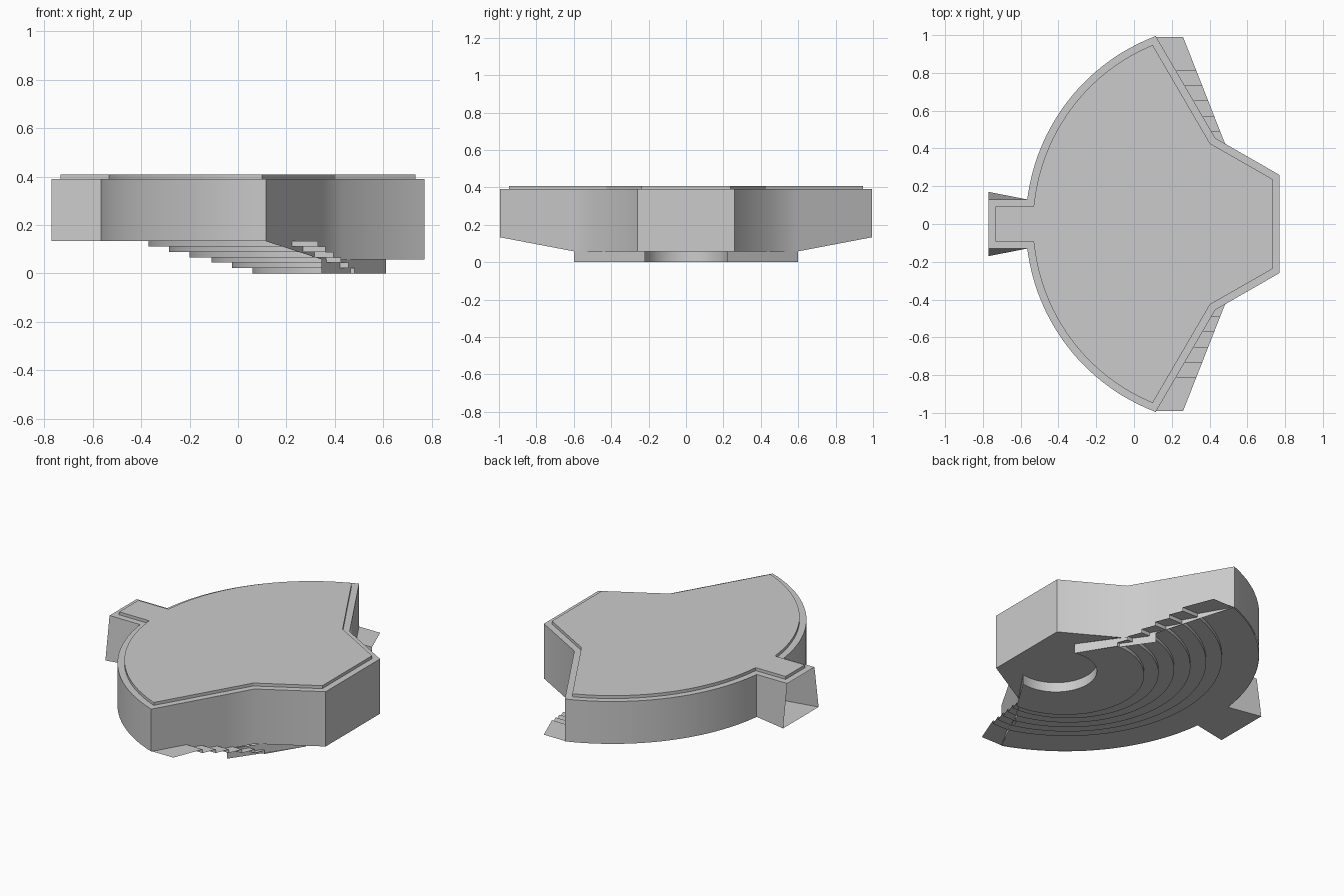
import bpy, bmesh, math

if "Cube" in bpy.data.objects:
    bpy.data.objects.remove(bpy.data.objects["Cube"])

ROOF, PLATE, SEAT, STAGE = 0.39, 0.408, 0.133, 0.058


def make(name, faces, smooth=False):
    """Build an object from a list of faces given as point lists."""
    bm = bmesh.new()
    for f in faces:
        bm.faces.new([bm.verts.new(p) for p in f])
    bmesh.ops.remove_doubles(bm, verts=bm.verts, dist=1e-4)
    bmesh.ops.recalc_face_normals(bm, faces=bm.faces)
    me = bpy.data.meshes.new(name)
    bm.to_mesh(me)
    bm.free()
    ob = bpy.data.objects.new(name, me)
    bpy.context.collection.objects.link(ob)
    if smooth:
        bpy.ops.object.select_all(action='DESELECT')
        ob.select_set(True)
        bpy.context.view_layer.objects.active = ob
        bpy.ops.object.shade_smooth_by_angle(angle=math.radians(30))
    return ob


def arc(left, x, y, n=48):
    """Arc from (x, y) through (left, 0) to (x, -y)."""
    s = x - left
    r = (y * y + s * s) / (2 * s)
    c = left + r
    a0 = math.atan2(y, x - c)
    a1 = 2 * math.pi - a0
    return [(c + r * math.cos(a0 + (a1 - a0) * i / n),
             r * math.sin(a0 + (a1 - a0) * i / n)) for i in range(n + 1)]


def flat(pts, z):
    return [(x, y, z) for x, y in pts]


def strip(a, b):
    return [[a[i], a[i + 1], b[i + 1], b[i]] for i in range(len(a) - 1)]


def flip(pts):
    return [(x, -y) for x, y in reversed(pts)]


# Plan outline: curved auditorium, angled stage house, rear entrance
outer = arc(-0.573, 0.115, 0.995)
half = [p for p in outer if p[1] > 0.135] + [(-0.565, 0.13)]
stage_side = [(0.77, 0.26), (0.43, 0.455)]
curve_to_door = half + [(-0.77, 0.13)]
left_side = stage_side + curve_to_door
outline = left_side + flip(left_side)

# Roof with a raised inner plate
roof = make("roof", [flat(outline, ROOF)])
bm = bmesh.new()
bm.from_mesh(roof.data)
if bm.faces[:][0].normal.z < 0:
    bmesh.ops.reverse_faces(bm, faces=bm.faces)
face = bm.faces[:][0]
bmesh.ops.inset_region(bm, faces=[face], thickness=0.038,
                       use_boundary=True, use_even_offset=True)
res = bmesh.ops.extrude_face_region(bm, geom=[face])
top = [v for v in res["geom"] if isinstance(v, bmesh.types.BMVert)]
bmesh.ops.translate(bm, verts=top, vec=(0, 0, PLATE - ROOF))
if face.is_valid:
    bmesh.ops.delete(bm, geom=[face], context='FACES')
bm.to_mesh(roof.data)
bm.free()

# Outer walls, with the lower edge sloping down toward the stage
low = [(0.77, 0.26, STAGE), (0.43, 0.455, STAGE), (0.345, 0.6, STAGE)]
low += flat(half, SEAT)
high = [(x, y, ROOF) for x, y, z in low]
walls = strip(low, high)
walls += [[(x, -y, z) for x, y, z in reversed(f)] for f in walls]
walls.append([(0.77, -0.26, STAGE), (0.77, 0.26, STAGE),
              (0.77, 0.26, ROOF), (0.77, -0.26, ROOF)])
make("outer_walls", walls, True)

# Entrance passage: flared side walls and floor
passage = [[(-0.77, 0.17, SEAT), (-0.565, 0.13, SEAT),
            (-0.565, -0.13, SEAT), (-0.77, -0.17, SEAT)]]
for s in (1, -1):
    passage.append([(-0.565, 0.13 * s, ROOF), (-0.77, 0.13 * s, ROOF),
                    (-0.77, 0.17 * s, SEAT), (-0.565, 0.13 * s, SEAT)])
make("entrance_passage", passage)

# Seating tiers: curved steps with straight ends reaching past the walls
rings = []
for left, y in zip((0.06, -0.025, -0.11, -0.2, -0.285, -0.37, -0.573),
                   (0.43, 0.49, 0.57, 0.65, 0.73, 0.81, 0.99)):
    wall_x = 0.115 + (0.995 - y) * 0.573
    fin_x = 0.26 + (0.99 - y) * 0.393
    rings.append([(fin_x, y)] + arc(left, wall_x, y) + [(fin_x, -y)])
tiers = []
step = SEAT / 6
for k in range(6):
    z0, z1 = k * step, (k + 1) * step
    tiers += strip(flat(rings[k], z0), flat(rings[k], z1))
    tiers += strip(flat(rings[k], z1), flat(rings[k + 1], z1))
make("seating_tiers", tiers, True)

# Floor in front of the rounded stage edge
apron = arc(0.335, 0.61, 0.22, 32)
make("orchestra_floor", [flat(rings[0] + apron[::-1], 0)])

# Stage deck and its front face
deck = [(0.462, 0.436), (0.77, 0.26), (0.77, -0.26), (0.462, -0.436)]
make("stage_deck", [flat(deck + apron[::-1], STAGE)])
front = [(0.345, 0.6)] + apron + [(0.345, -0.6)]
make("stage_front", strip(flat(front, 0), flat(front, STAGE)), True)
